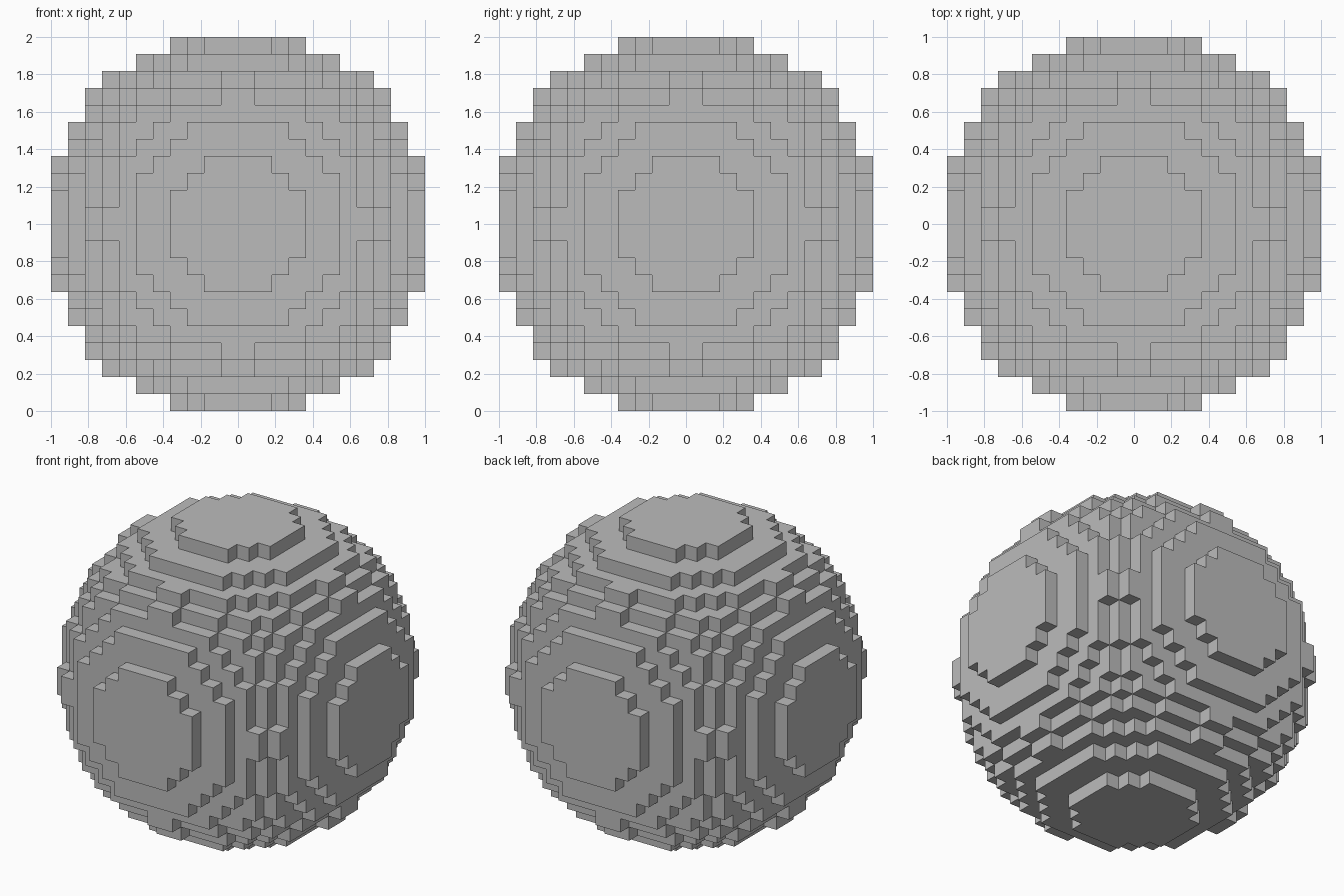
import bpy
import bmesh
from mathutils import Vector

cube = bpy.data.objects.get("Cube")
if cube:
    bpy.data.objects.remove(cube, do_unlink=True)

HALF = 11            # blocks from the centre to each side
SIZE = 1 / HALF      # edge length of one block


def filled(cell):
    """True where a block's centre lies in the ball, which swells slightly off the axes."""
    squares = [(2 * c + 1) ** 2 for c in cell]
    total = sum(squares)
    axis_bias = sum(q * q for q in squares) / total ** 2
    return total <= 527 - 20 * axis_bias


def add_face(bm, cell, axis, sign):
    """Add one outward-facing square on the given side of a block."""
    centre = Vector([c + 0.5 for c in cell])
    centre[axis] += 0.5 * sign
    corners = []
    for du, dv in ((-1, -1), (1, -1), (1, 1), (-1, 1)):
        p = centre.copy()
        p[(axis + 1) % 3] += du / 2
        p[(axis + 2) % 3] += dv / 2
        corners.append(bm.verts.new(p * SIZE + Vector((0, 0, 1))))
    bm.faces.new(corners if sign > 0 else corners[::-1])


# Outer skin of the block ball
bm = bmesh.new()
span = range(-HALF, HALF)
blocks = {(x, y, z) for x in span for y in span for z in span if filled((x, y, z))}
for cell in sorted(blocks):
    for axis in range(3):
        for sign in (-1, 1):
            neighbour = list(cell)
            neighbour[axis] += sign
            if tuple(neighbour) not in blocks:
                add_face(bm, cell, axis, sign)
bmesh.ops.remove_doubles(bm, verts=bm.verts, dist=SIZE / 100)

mesh = bpy.data.meshes.new("block_ball")
bm.to_mesh(mesh)
bm.free()

# Plain grey material
grey = bpy.data.materials.new("plain_grey")
grey.use_nodes = True
colour = (0.5, 0.5, 0.5, 1)
grey.diffuse_color = colour
grey.node_tree.nodes["Principled BSDF"].inputs["Base Color"].default_value = colour
mesh.materials.append(grey)

ball = bpy.data.objects.new("block_ball", mesh)
bpy.context.collection.objects.link(ball)
